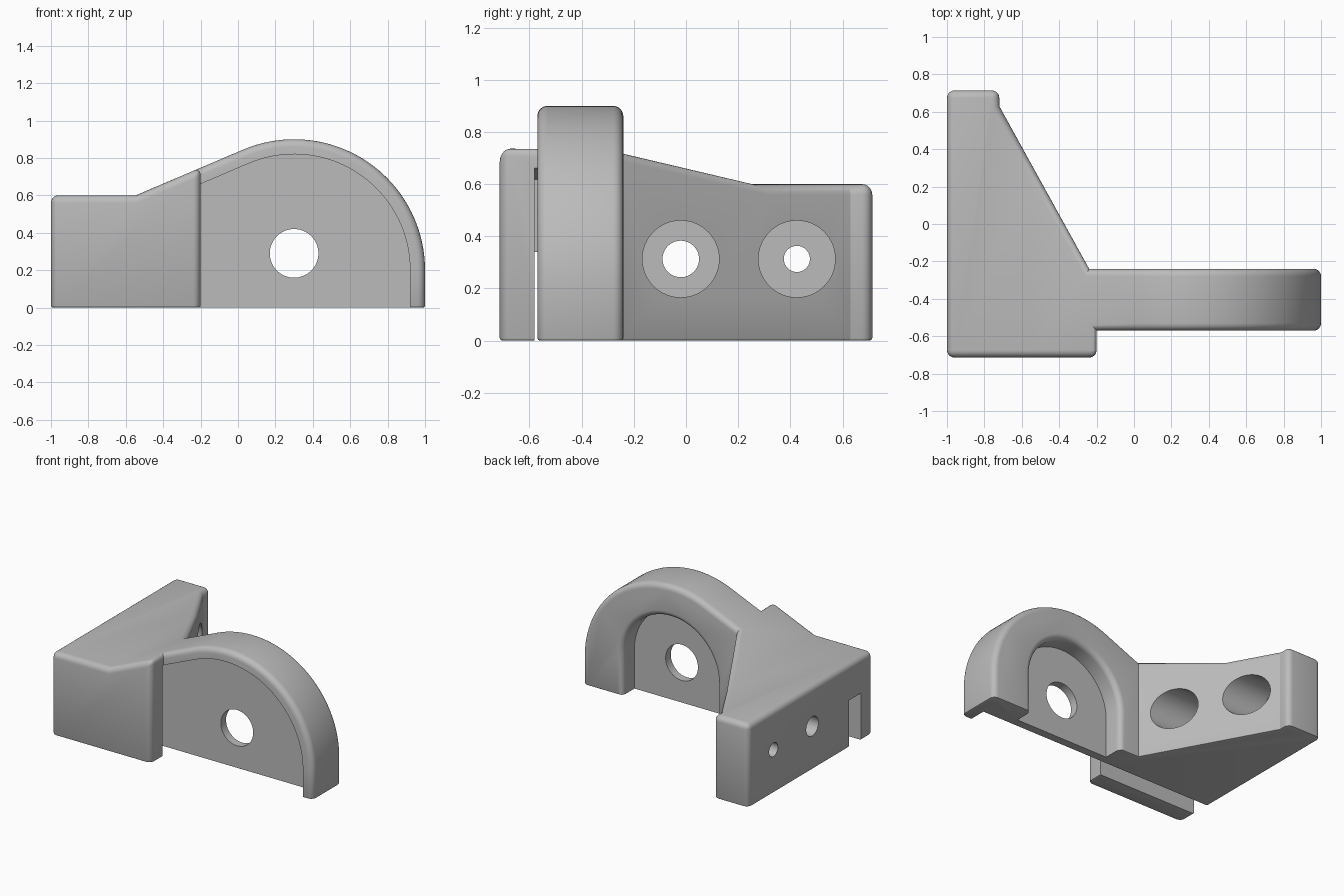
import bpy
import bmesh
from math import sin, cos, tan, pi, radians

if "Cube" in bpy.data.objects:
    bpy.data.objects.remove(bpy.data.objects["Cube"], do_unlink=True)

RAMP = radians(23.1)      # slope of the ramp that runs into the dome
CX, CZ, R = 0.3, 0.2, 0.7  # dome centre and radius
PIN_Z = 0.29

grey = bpy.data.materials.new("plain_grey")
grey.use_nodes = True
grey.diffuse_color = (0.5, 0.5, 0.5, 1)
grey.node_tree.nodes["Principled BSDF"].inputs["Base Color"].default_value = (0.5, 0.5, 0.5, 1)


def loft(name, rings):
    """Closed solid through a list of matching point rings."""
    bm = bmesh.new()
    loops = [[bm.verts.new(p) for p in ring] for ring in rings]
    n = len(loops[0])
    for a, b in zip(loops, loops[1:]):
        for i in range(n):
            j = (i + 1) % n
            bm.faces.new((a[i], a[j], b[j], b[i]))
    bm.faces.new(loops[0][::-1])
    bm.faces.new(loops[-1])
    bmesh.ops.recalc_face_normals(bm, faces=bm.faces)
    mesh = bpy.data.meshes.new(name)
    bm.to_mesh(mesh)
    bm.free()
    obj = bpy.data.objects.new(name, mesh)
    bpy.context.collection.objects.link(obj)
    mesh.materials.append(grey)
    return obj


def along_y(name, outline, y0, y1):
    return loft(name, [[(x, y, z) for x, z in outline] for y in (y0, y1)])


def circle(r, u, v, n=64):
    return [(u + r * cos(2 * pi * i / n), v + r * sin(2 * pi * i / n)) for i in range(n)]


def along_x(name, r, y, z, x0, x1):
    ring = circle(r, y, z)
    return loft(name, [[(x, a, b) for a, b in ring] for x in (x0, x1)])


def combine(obj, tool, operation):
    mod = obj.modifiers.new("cut", "BOOLEAN")
    mod.operation, mod.object, mod.solver = operation, tool, "EXACT"
    bpy.context.view_layer.objects.active = obj
    bpy.ops.object.modifier_apply(modifier=mod.name)
    bpy.data.objects.remove(tool, do_unlink=True)


def dome(inset, floor, steps=48):
    """Dome outline from its right foot up to the ramp tangent point."""
    r = R - inset
    end = pi / 2 + RAMP
    arc = [(CX + r * cos(end * i / steps), CZ + r * sin(end * i / steps))
           for i in range(steps + 1)]
    return [(CX + r, floor)] + arc


def ramp_z(point, x):
    return point[1] - (point[0] - x) * tan(RAMP)


def fillet(obj, rule, width, segments):
    bm = bmesh.new()
    bm.from_mesh(obj.data)
    bmesh.ops.remove_doubles(bm, verts=bm.verts, dist=1e-5)
    edges = [e for e in bm.edges if len(e.link_faces) == 2
             and e.calc_face_angle_signed(0) > radians(35) and rule(e)]
    bmesh.ops.bevel(bm, geom=edges, offset=width, segments=segments, profile=0.5,
                    affect="EDGES", clamp_overlap=False)
    bm.to_mesh(obj.data)
    bm.free()


def on_floor(e):
    return all(v.co.z < 0.001 for v in e.verts)


# Body: side outline crossed with the plan outline
outline = dome(0, 0)
tip = outline[-1]
outline += [(tip[0] - (tip[1] - 0.6) / tan(RAMP), 0.6), (-1, 0.6), (-1, 0)]
body = along_y("bracket_body", outline, -1, 1)
plan = [(-1.2, -0.714), (-0.2, -0.714), (-0.2, -0.57), (1.2, -0.57), (1.2, -0.24),
        (-0.24, -0.24), (-0.72, 0.63), (-0.72, 0.714), (-1.2, 0.714)]
combine(body, loft("plan", [[(x, y, z) for x, y in plan] for z in (-0.5, 1.5)]), "INTERSECT")

# Rounded outer edges, with a finer break along the base
fillet(body, lambda e: not on_floor(e), 0.04, 5)
fillet(body, on_floor, 0.01, 2)

# Front recess inside the dome rim
recess = dome(0.08, -0.1)
recess += [(-0.3, ramp_z(recess[-1], -0.3)), (-0.3, -0.1)]
combine(body, along_y("recess", recess, -0.58, -0.44), "DIFFERENCE")

# Slot behind the front plate, open at the side and below
slot = [(-1.2, -0.1), (-0.15, -0.1), (-0.15, 0.34), (-1.2, 0.34)]
combine(body, along_y("slot", slot, -0.58, -0.44), "DIFFERENCE")


# Arched back pocket with a rounded mouth
def arch(r, y, n=32):
    pts = [(CX + r * cos(pi * i / n), y, PIN_Z + r * sin(pi * i / n)) for i in range(n + 1)]
    return [(CX + r, y, -0.1)] + pts + [(CX - r, y, -0.1)]


F = 0.04
rings = [arch(0.38, -0.38)]
rings += [arch(0.38 + F * (1 - cos(t * pi / 12)), -0.24 - F + F * sin(t * pi / 12))
          for t in range(7)]
rings.append(arch(0.38 + F, -0.2))
combine(body, loft("pocket", rings), "DIFFERENCE")

# Pin hole through the dome web
combine(body, along_y("pin_hole", circle(0.13, CX, PIN_Z), -0.65, -0.1), "DIFFERENCE")

# Counterbored screw holes running across the block
for y, r in ((-0.02, 0.07), (0.425, 0.05)):
    combine(body, along_x("counterbore", 0.147, y, 0.313, -0.87, 0.3), "DIFFERENCE")
    combine(body, along_x("screw_hole", r, y, 0.313, -1.2, -0.8), "DIFFERENCE")

# Smooth shading with crisp edges
for o in bpy.context.selected_objects:
    o.select_set(False)
body.select_set(True)
bpy.context.view_layer.objects.active = body
bpy.ops.object.shade_smooth_by_angle(angle=radians(25))
